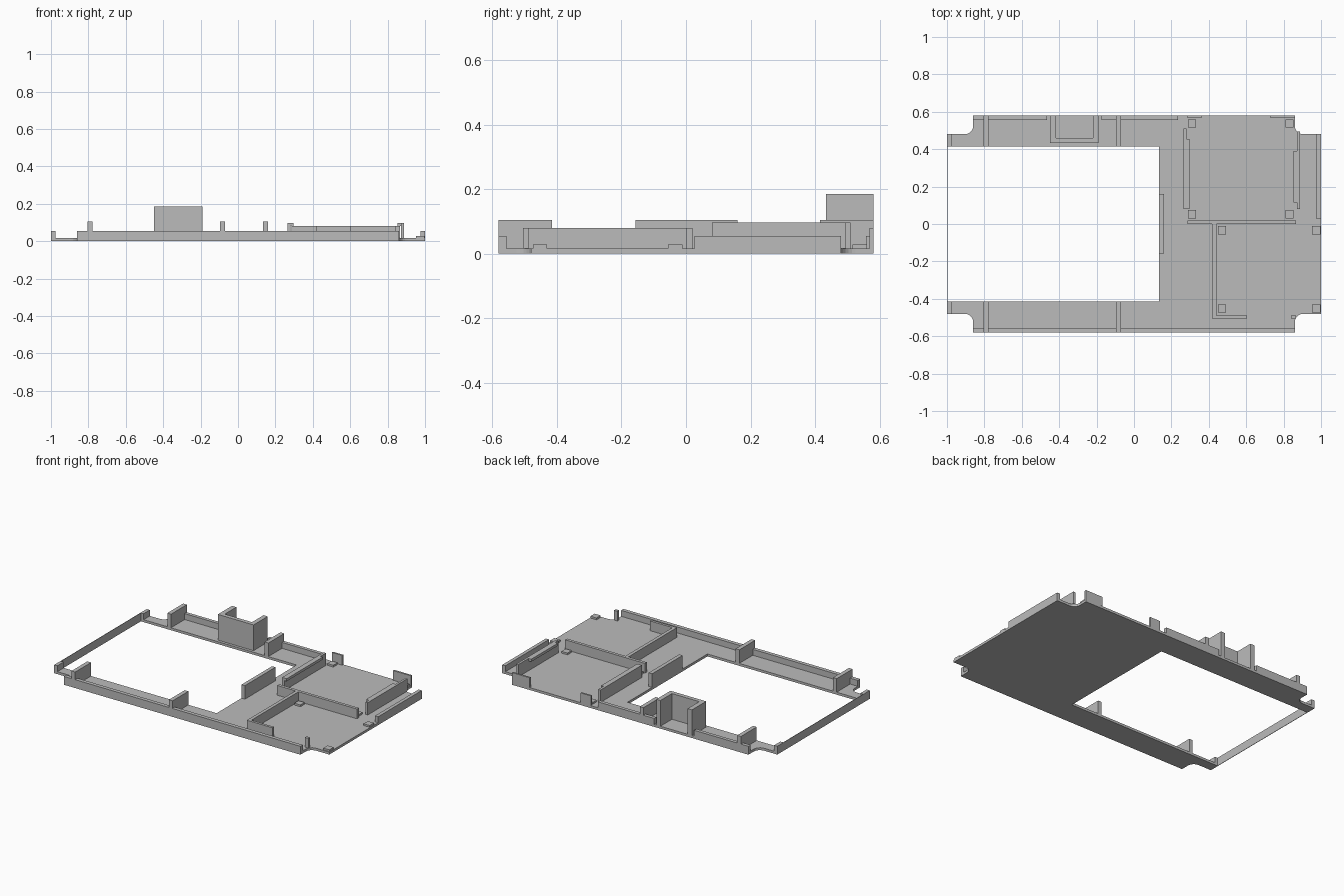
import bpy, bmesh, math

old = bpy.data.objects.get("Cube")
if old:
    bpy.data.objects.remove(old, do_unlink=True)

grey = bpy.data.materials.new("plain grey")
grey.use_nodes = True
COLOUR = (0.5, 0.5, 0.5, 1)
grey.diffuse_color = COLOUR
grey.node_tree.nodes["Principled BSDF"].inputs["Base Color"].default_value = COLOUR

T = 0.016      # plate thickness
RIM = 0.055    # rim wall height
GUIDE = 0.08   # board guide height
HOOK = 0.097   # clip height
RIB = 0.105    # cross rib height


def prism(name, outline, z0, z1):
    """Extrude a closed plan outline from z0 to z1."""
    bm = bmesh.new()
    face = bm.faces.new([bm.verts.new((x, y, z0)) for x, y in outline])
    up = bmesh.ops.extrude_face_region(bm, geom=[face])["geom"]
    for v in up:
        if isinstance(v, bmesh.types.BMVert):
            v.co.z = z1
    bmesh.ops.recalc_face_normals(bm, faces=bm.faces)
    mesh = bpy.data.meshes.new(name)
    bm.to_mesh(mesh)
    bm.free()
    mesh.materials.append(grey)
    obj = bpy.data.objects.new(name, mesh)
    bpy.context.collection.objects.link(obj)
    return obj


def box(name, x0, x1, y0, y1, top, z0=T):
    return prism(name, [(x0, y0), (x1, y0), (x1, y1), (x0, y1)], z0, top)


def notch(sx, sy, r=0.045, steps=6):
    """Filleted corner notch, from the long edge round to the short end."""
    pts = [(0.86, 0.58)]
    for i in range(steps + 1):
        a = math.pi / 2 * i / steps
        pts.append((0.86 + r - r * math.cos(a), 0.48 + r - r * math.sin(a)))
    pts.append((1, 0.48))
    return [(sx * x, sy * y) for x, y in pts]


# Base plate: U shape with notched corners and an open window
outline = notch(-1, -1)[::-1] + notch(1, -1) + notch(1, 1)[::-1] + notch(-1, 1)
outline += [(-1, 0.415), (0.135, 0.415), (0.135, -0.415), (-1, -0.415)]
prism("base_plate", outline, 0, T)

# Thin sheet closing the window end
box("window_end_sheet", -1, -0.997, -0.415, 0.415, RIM, 0)

# Rim walls
box("front_rim", -0.86, 0.86, -0.58, -0.555, RIM)
box("back_rim_outer", -0.86, -0.465, 0.557, 0.58, RIM)
box("back_rim_inner", -0.175, 0.235, 0.557, 0.58, RIM)
box("side_rim", 0.977, 1, 0.027, 0.48, RIM)

# Cross ribs and end stops on both arms
for side, y0, y1 in (("front", -0.58, -0.415), ("back", 0.415, 0.58)):
    box(side + "_outer_rib", -0.805, -0.778, y0, y1, RIB)
    box(side + "_inner_rib", -0.097, -0.07, y0, y1, RIB)
    s = -1 if side == "front" else 1
    ya, yb = sorted((s * 0.415, s * 0.48))
    box(side + "_end_stop", -1, -0.977, ya, yb, RIM)
box("window_rib", 0.135, 0.16, -0.157, 0.16, RIB)

# Tall pocket, open at the back
prism("pocket", [(-0.45, 0.58), (-0.45, 0.433), (-0.19, 0.433), (-0.19, 0.58),
                 (-0.22, 0.58), (-0.22, 0.46), (-0.418, 0.46), (-0.418, 0.58)], T, 0.185)

# Back board bay: side clips with hooked tops, and rear tabs
box("left_clip_wall", 0.872, 0.887, 0.08, 0.495, HOOK)
box("left_clip_hook", 0.852, 0.872, 0.115, 0.39, HOOK, GUIDE)
box("right_clip_wall", 0.265, 0.282, 0.08, 0.51, HOOK)
box("right_clip_hook", 0.282, 0.298, 0.08, 0.455, HOOK, GUIDE)
box("rear_tab_right", 0.285, 0.36, 0.568, 0.58, GUIDE)
box("rear_tab_left", 0.73, 0.86, 0.568, 0.58, GUIDE)

# Front board bay: divider, L-shaped guide and corner post
box("bay_divider", 0.285, 0.865, 0.0, 0.02, GUIDE)
prism("board_guide", [(0.418, 0), (0.418, -0.505), (0.605, -0.505), (0.605, -0.488),
                      (0.44, -0.488), (0.44, 0)], T, GUIDE)
box("corner_post", 0.84, 0.865, -0.505, -0.488, GUIDE)

# Support pads under each board
for bay, xs, ys in (("back", (0.31, 0.832), (0.052, 0.538)),
                    ("front", (0.47, 0.974), (-0.452, -0.033))):
    for x in xs:
        for y in ys:
            box(bay + "_board_pad", x - 0.022, x + 0.022, y - 0.022, y + 0.022, 0.028)
